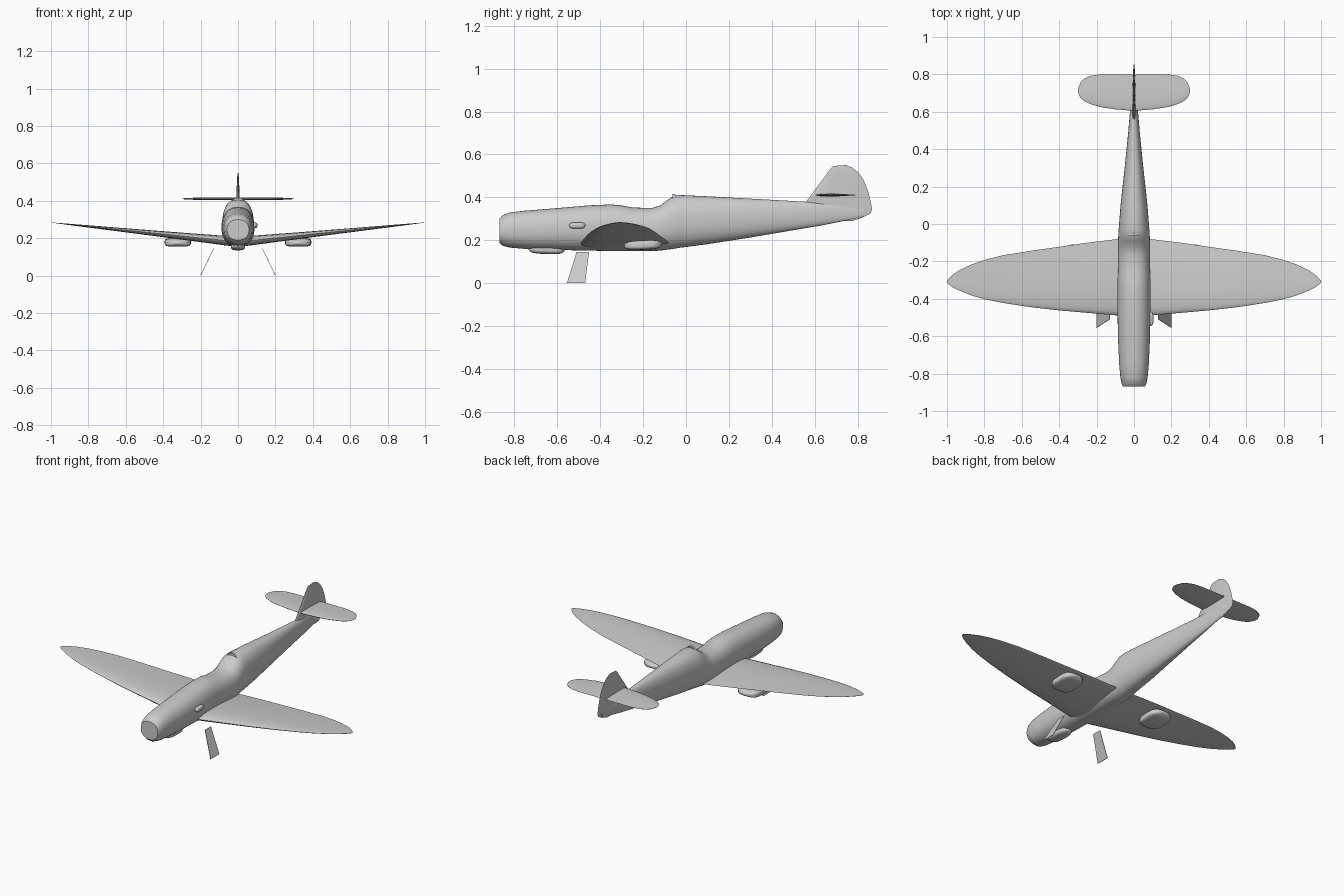
import bpy, bmesh, math
from mathutils import Vector

if "Cube" in bpy.data.objects:
    bpy.data.objects.remove(bpy.data.objects["Cube"])

grey = bpy.data.materials.new("airframe_grey")
grey.use_nodes = True
colour = (0.6, 0.6, 0.6, 1)
grey.diffuse_color = colour
grey.node_tree.nodes["Principled BSDF"].inputs["Base Color"].default_value = colour


def loft(name, rings, mirror=False, smooth=35):
    """Skin a list of closed rings and cap both ends."""
    bm = bmesh.new()
    loops = [[bm.verts.new(p) for p in ring] for ring in rings]
    count = len(loops[0])
    for a, b in zip(loops, loops[1:]):
        for i in range(count):
            j = (i + 1) % count
            bm.faces.new((a[i], a[j], b[j], b[i]))
    bm.faces.new(loops[0])
    bm.faces.new(loops[-1])
    bmesh.ops.remove_doubles(bm, verts=bm.verts, dist=1e-5)
    bmesh.ops.recalc_face_normals(bm, faces=bm.faces)
    mesh = bpy.data.meshes.new(name)
    bm.to_mesh(mesh)
    bm.free()
    ob = bpy.data.objects.new(name, mesh)
    bpy.context.collection.objects.link(ob)
    mesh.materials.append(grey)
    if mirror:
        ob.modifiers.new("mirror", "MIRROR")
    bpy.ops.object.select_all(action="DESELECT")
    ob.select_set(True)
    bpy.context.view_layer.objects.active = ob
    bpy.ops.object.shade_smooth_by_angle(angle=math.radians(smooth))
    return ob


def oval(centre, u, v, power=2.0, sides=40):
    """Superellipse ring around centre with half axes u and v."""
    ring = []
    for i in range(sides):
        a = math.tau * i / sides
        c, s = math.cos(a), math.sin(a)
        ring.append(Vector(centre)
                    + Vector(u) * math.copysign(abs(c) ** (2 / power), c)
                    + Vector(v) * math.copysign(abs(s) ** (2 / power), s))
    return ring


def foil(lead, trail, ratio, place, steps=14):
    """Symmetric aerofoil ring; place(y, offset) puts it in space."""
    chord, half = trail - lead, []
    for i in range(steps + 1):
        t = (1 - math.cos(math.pi * i / steps)) / 2
        h = 5 * ratio * chord * (0.297 * t ** 0.5 - 0.126 * t - 0.352 * t ** 2
                                 + 0.284 * t ** 3 - 0.1015 * t ** 4)
        half.append((lead + chord * t, max(h, 0.0008)))
    return ([place(y, h) for y, h in half]
            + [place(y, -h) for y, h in reversed(half[1:-1])])


def pod(name, centre, size, power=3, drop=0.0):
    """Rounded fairing with blunt ends, long axis along y."""
    x, y, z = centre
    sx, sy, sz = size
    rings = []
    for i in range(13):
        t = -math.cos(math.pi * i / 12)
        k = max(0.15, (1 - abs(t) ** 4) ** 0.5)
        rings.append(oval((x, y + sy * t, z + drop * t),
                          (sx * k, 0, 0), (0, 0, sz * k), power))
    return loft(name, rings)


# Fuselage: station, bottom, top, half width
body = [(-.87, .19, .30, .058), (-.855, .175, .316, .066), (-.82, .166, .33, .073),
        (-.75, .16, .338, .079), (-.6, .155, .35, .086), (-.45, .152, .363, .088),
        (-.35, .15, .367, .088), (-.3, .15, .363, .088), (-.25, .15, .353, .087),
        (-.16, .15, .35, .086), (-.12, .152, .362, .085), (-.09, .156, .385, .085),
        (-.06, .16, .405, .084), (-.03, .165, .411, .082), (.1, .182, .405, .072),
        (.3, .213, .394, .05), (.5, .247, .383, .03), (.62, .267, .376, .02),
        (.75, .293, .366, .009), (.83, .31, .35, .004)]
loft("fuselage", [oval((0, y, (b + t) / 2), (w, 0, 0), (0, 0, (t - b) / 2), 2.25)
                  for y, b, t, w in body])

# Headrest arch behind the open cockpit
loft("headrest_arch", [oval((0, y, .385), (.036, 0, 0), (0, 0, .031))
                       for y in (-.062, -.048)])

# Wings with dihedral: span, leading edge, trailing edge
wing = [(0, -.495, -.075), (.1, -.488, -.082), (.25, -.475, -.1), (.4, -.462, -.122),
        (.55, -.445, -.143), (.7, -.422, -.167), (.8, -.402, -.192), (.87, -.382, -.217),
        (.93, -.358, -.245), (.97, -.338, -.272), (.99, -.324, -.292), (1, -.314, -.304)]
loft("wing", [foil(a, b, .13 - .09 * x,
                   lambda y, h, x=x: Vector((x, y, .18 + .104 * x + h)))
              for x, a, b in wing], mirror=True)

# Tailplane
tail = [(0, .605, .79), (.012, .606, .8), (.1, .613, .8), (.18, .625, .8), (.23, .64, .793),
        (.265, .656, .778), (.285, .673, .758), (.297, .695, .732), (.3, .708, .718)]
loft("tailplane", [foil(a, b, .075, lambda y, h, x=x: Vector((x, y, .411 + h)))
                   for x, a, b in tail], mirror=True)

# Fin and rudder: height, leading edge, trailing edge
fin = [(.29, .735, .775), (.305, .7, .82), (.325, .66, .86), (.345, .62, .867),
       (.375, .556, .862), (.43, .597, .848), (.48, .634, .828), (.515, .66, .804),
       (.538, .677, .775), (.546, .685, .755), (.55, .74, .748)]
loft("fin_and_rudder", [foil(a, b, .07, lambda y, h, z=z: Vector((h, y, z)))
                        for z, a, b in fin])

# Underwing radiators and undercarriage doors
for side, label in ((1, "left"), (-1, "right")):
    pod(label + "_radiator", (side * .322, -.2, .178), (.07, .09, .022), 4, .004)
    corners = [(.13, -.51, .145), (.13, -.452, .145), (.2, -.47, 0), (.2, -.555, 0)]
    loft(label + "_gear_door",
         [[Vector((side * (x + d), y, z)) for x, y, z in corners] for d in (-.0015, .0015)])

# Chin oil cooler and left side air intake
pod("oil_cooler", (0, -.65, .158), (.038, .085, .022), 3, -.003)
pod("side_intake", (.088, -.507, .269), (.016, .038, .015), 2.5)
